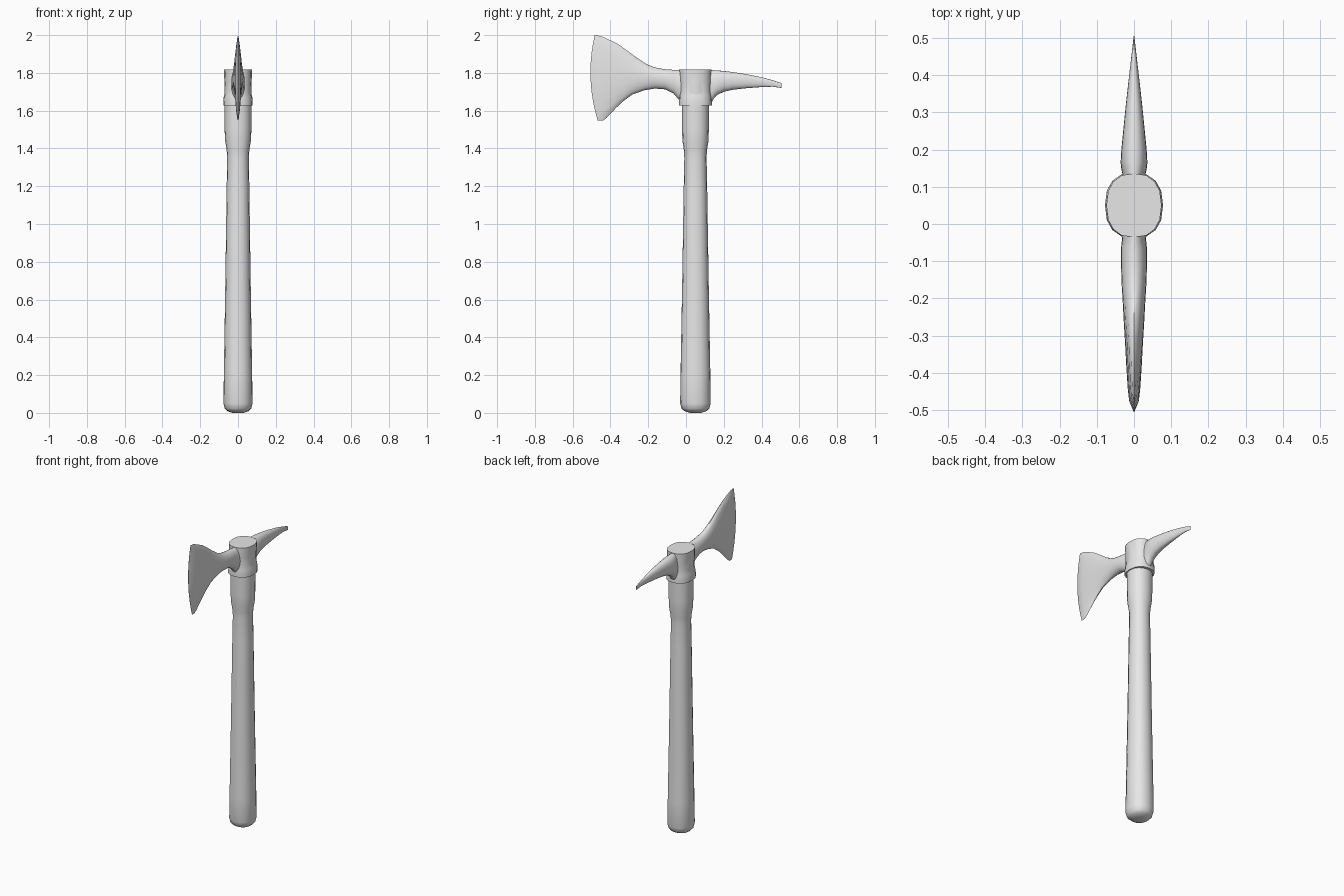
import bpy, bmesh, math

steel = bpy.data.materials.new("plain grey")
steel.diffuse_color = (0.8, 0.8, 0.8, 1)
CY = 0.05  # handle axis


def spow(v, e):
    return math.copysign(abs(v) ** e, v)


def loft(name, rings, angle=35):
    """Skin closed rings of points and cap both ends."""
    bm = bmesh.new()
    rows = [[bm.verts.new(p) for p in r] for r in rings]
    n = len(rows[0])
    for a, b in zip(rows, rows[1:]):
        for i in range(n):
            j = (i + 1) % n
            bm.faces.new((a[i], a[j], b[j], b[i]))
    bm.faces.new(rows[0][::-1])
    bm.faces.new(rows[-1])
    bmesh.ops.remove_doubles(bm, verts=bm.verts, dist=0.0002)
    bmesh.ops.recalc_face_normals(bm, faces=bm.faces)
    me = bpy.data.meshes.new(name)
    bm.to_mesh(me)
    bm.free()
    me.materials.append(steel)
    ob = bpy.data.objects.new(name, me)
    bpy.context.collection.objects.link(ob)
    bpy.ops.object.select_all(action='DESELECT')
    ob.select_set(True)
    bpy.context.view_layer.objects.active = ob
    bpy.ops.object.shade_smooth_by_angle(angle=math.radians(angle))
    return ob


def flat_ring(z, rx, ry, power, n=16):
    """Horizontal rounded ring around the handle axis."""
    e = 2 / power
    ts = [2 * math.pi * i / n for i in range(n)]
    return [(rx * spow(math.cos(t), e), CY + ry * spow(math.sin(t), e), z) for t in ts]


def upright_ring(y_top, z_top, y_bot, z_bot, half, bulge=0, power=2.0, n=20):
    """Upright section across the head, bowed along y by bulge."""
    e = 2 / power
    out = []
    for i in range(n):
        t = 2 * math.pi * i / n
        s = spow(math.sin(t), e)
        k = (s + 1) / 2
        y = y_bot + (y_top - y_bot) * k - bulge * (1 - s * s)
        out.append((half * spow(math.cos(t), e), y, z_bot + (z_top - z_bot) * k))
    return out


# Handle: rounded butt, slow taper, swell under the head
loft("handle", [flat_ring(z, rx, ry, 2.2) for z, rx, ry in [
    (0.0, 0.03, 0.03), (0.01, 0.058, 0.06), (0.022, 0.07, 0.073),
    (0.05, 0.077, 0.081), (0.2, 0.075, 0.079), (0.7, 0.067, 0.07),
    (1.2, 0.06, 0.062), (1.35, 0.057, 0.059), (1.39, 0.06, 0.061),
    (1.44, 0.068, 0.069), (1.5, 0.071, 0.071), (1.8, 0.073, 0.073)]])

# Eye of the head: collar flare at the bottom, flat top
loft("head_eye", [flat_ring(z, rx, ry, 2.4) for z, rx, ry in [
    (1.628, 0.078, 0.088), (1.65, 0.078, 0.088), (1.675, 0.075, 0.086),
    (1.70, 0.069, 0.083), (1.75, 0.071, 0.084), (1.817, 0.074, 0.086)]])

# Axe blade: y_top, z_top, y_bottom, z_bottom, half thickness, bow
blade = [
    (0.0, 1.815, 0.0, 1.635, 0.040, 0),
    (-0.04, 1.815, -0.04, 1.66, 0.032, 0),
    (-0.065, 1.816, -0.065, 1.69, 0.035, 0),
    (-0.11, 1.819, -0.11, 1.713, 0.035, 0),
    (-0.165, 1.829, -0.165, 1.717, 0.033, 0),
    (-0.21, 1.847, -0.22, 1.708, 0.030, 0),
    (-0.26, 1.88, -0.285, 1.685, 0.027, 0),
    (-0.30, 1.91, -0.33, 1.652, 0.024, 0.004),
    (-0.36, 1.953, -0.37, 1.615, 0.021, 0.012),
    (-0.42, 1.982, -0.42, 1.562, 0.017, 0.02),
    (-0.455, 1.996, -0.44, 1.547, 0.013, 0.028),
    (-0.483, 2.0, -0.467, 1.547, 0.0005, 0.031)]
loft("axe_blade", [upright_ring(*s) for s in blade], 40)

# Back spike: y, z_top, z_bottom, half thickness
spike = [
    (0.09, 1.816, 1.635, 0.040), (0.135, 1.815, 1.642, 0.031),
    (0.147, 1.814, 1.665, 0.034), (0.165, 1.813, 1.683, 0.036),
    (0.20, 1.810, 1.700, 0.034), (0.25, 1.804, 1.711, 0.029),
    (0.32, 1.793, 1.719, 0.022), (0.40, 1.777, 1.725, 0.013),
    (0.46, 1.761, 1.727, 0.006), (0.505, 1.746, 1.72, 0.001)]
loft("back_spike", [upright_ring(y, zt, y, zb, h, 0, 2.2) for y, zt, zb, h in spike], 40)
